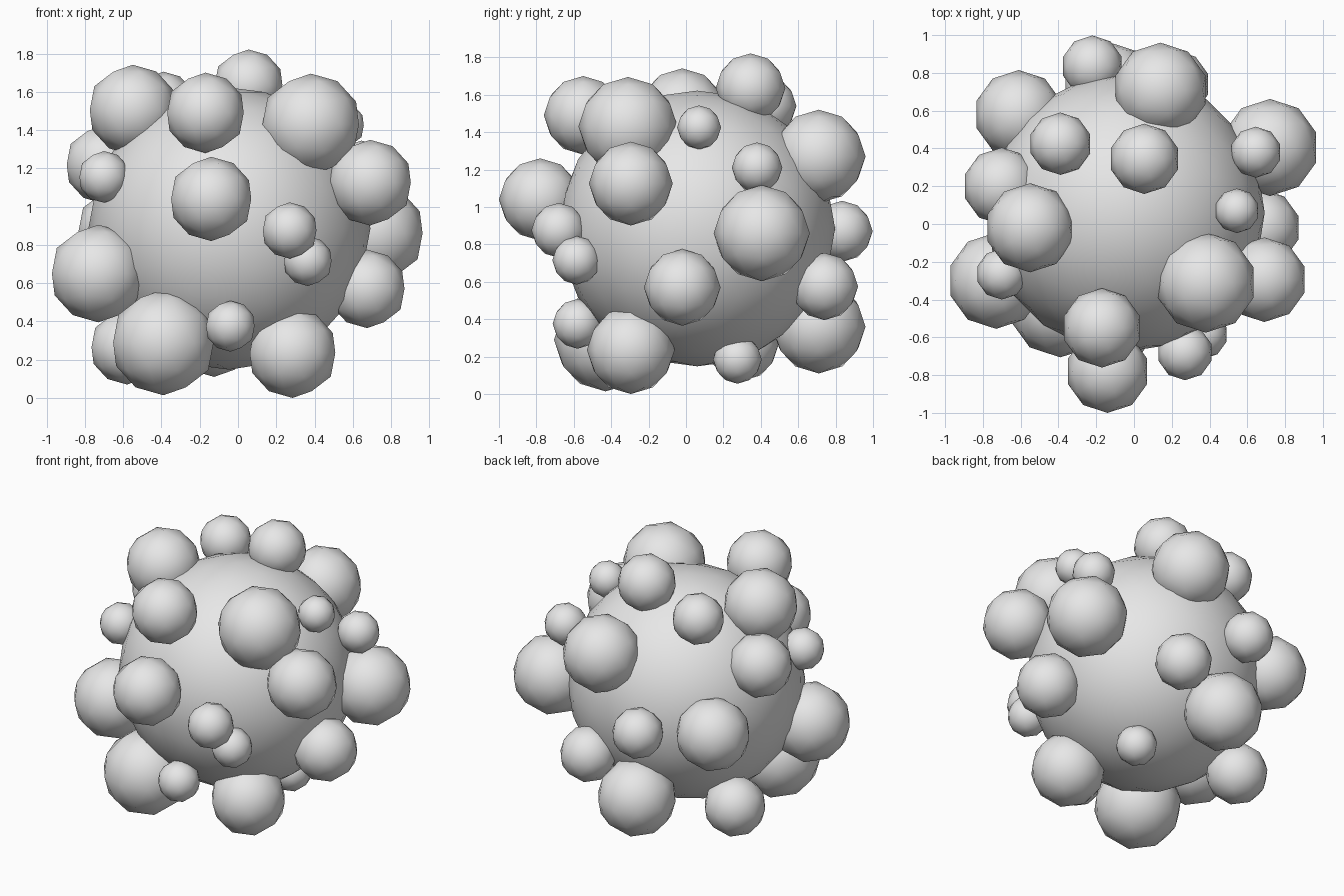
import bpy

cube = bpy.data.objects.get("Cube")
if cube:
    bpy.data.objects.remove(cube, do_unlink=True)

# Single grey material for every part
grey = bpy.data.materials.new("plain grey")
grey.use_nodes = True
color = (.8, .8, .8, 1)
grey.diffuse_color = color
grey.node_tree.nodes["Principled BSDF"].inputs["Base Color"].default_value = color


def add_ball(name, x, y, z, radius, subdivisions=2):
    """Add one smooth-shaded faceted ball."""
    bpy.ops.mesh.primitive_ico_sphere_add(
        subdivisions=subdivisions, radius=radius, location=(x, y, z))
    ball = bpy.context.object
    ball.name = name
    ball.data.materials.append(grey)
    bpy.ops.object.shade_smooth()


# Large central body
add_ball("core", x=-.045, y=.06, z=.885, radius=.737, subdivisions=3)

# Balls half sunk into the front
add_ball("front_upper_ball", x=-.17, y=-.55, z=1.49, radius=.21)
add_ball("front_upper_left_large_ball", x=.38, y=-.31, z=1.43, radius=.265)
add_ball("front_centre_ball", x=-.14, y=-.78, z=1.04, radius=.22)
add_ball("front_left_small_ball", x=.27, y=-.68, z=.875, radius=.147)
add_ball("front_left_small_lower_ball", x=.365, y=-.585, z=.715, radius=.13)
add_ball("front_lower_right_large_ball", x=-.39, y=-.43, z=.29, radius=.276)
add_ball("front_lower_small_ball", x=-.04, y=-.58, z=.375, radius=.133)
add_ball("front_lower_left_ball", x=.285, y=-.295, z=.235, radius=.235)

# Balls on the left side
add_ball("left_front_upper_ball", x=.69, y=-.295, z=1.125, radius=.224)
add_ball("left_lower_ball", x=.675, y=-.02, z=.57, radius=.205)
add_ball("left_back_large_ball", x=.72, y=.405, z=.86, radius=.257)
add_ball("left_top_small_ball", x=.545, y=.07, z=1.425, radius=.118)
add_ball("left_back_upper_small_ball", x=.645, y=.38, z=1.21, radius=.135)

# Balls on the back, top and underside
add_ball("top_back_ball", x=.055, y=.345, z=1.635, radius=.186)
add_ball("back_upper_large_ball", x=.14, y=.71, z=1.27, radius=.25)
add_ball("back_centre_small_ball", x=-.22, y=.835, z=.87, radius=.163)
add_ball("back_lower_left_ball", x=.22, y=.74, z=.575, radius=.18)
add_ball("back_lower_large_ball", x=-.125, y=.71, z=.36, radius=.25)
add_ball("underside_small_ball", x=.21, y=.275, z=.185, radius=.13)

# Balls on the right side
add_ball("right_top_ball", x=-.55, y=-.02, z=1.505, radius=.236)
add_ball("right_back_top_ball", x=-.39, y=.425, z=1.54, radius=.165)
add_ball("right_back_ball", x=-.61, y=.58, z=.87, radius=.235)
add_ball("right_upper_ball", x=-.7, y=.2, z=1.22, radius=.205)
add_ball("right_front_small_ball", x=-.7, y=-.265, z=1.155, radius=.135)
add_ball("right_front_large_ball", x=-.73, y=-.3, z=.65, radius=.255)
add_ball("right_lower_back_ball", x=-.58, y=.3, z=.265, radius=.195)
